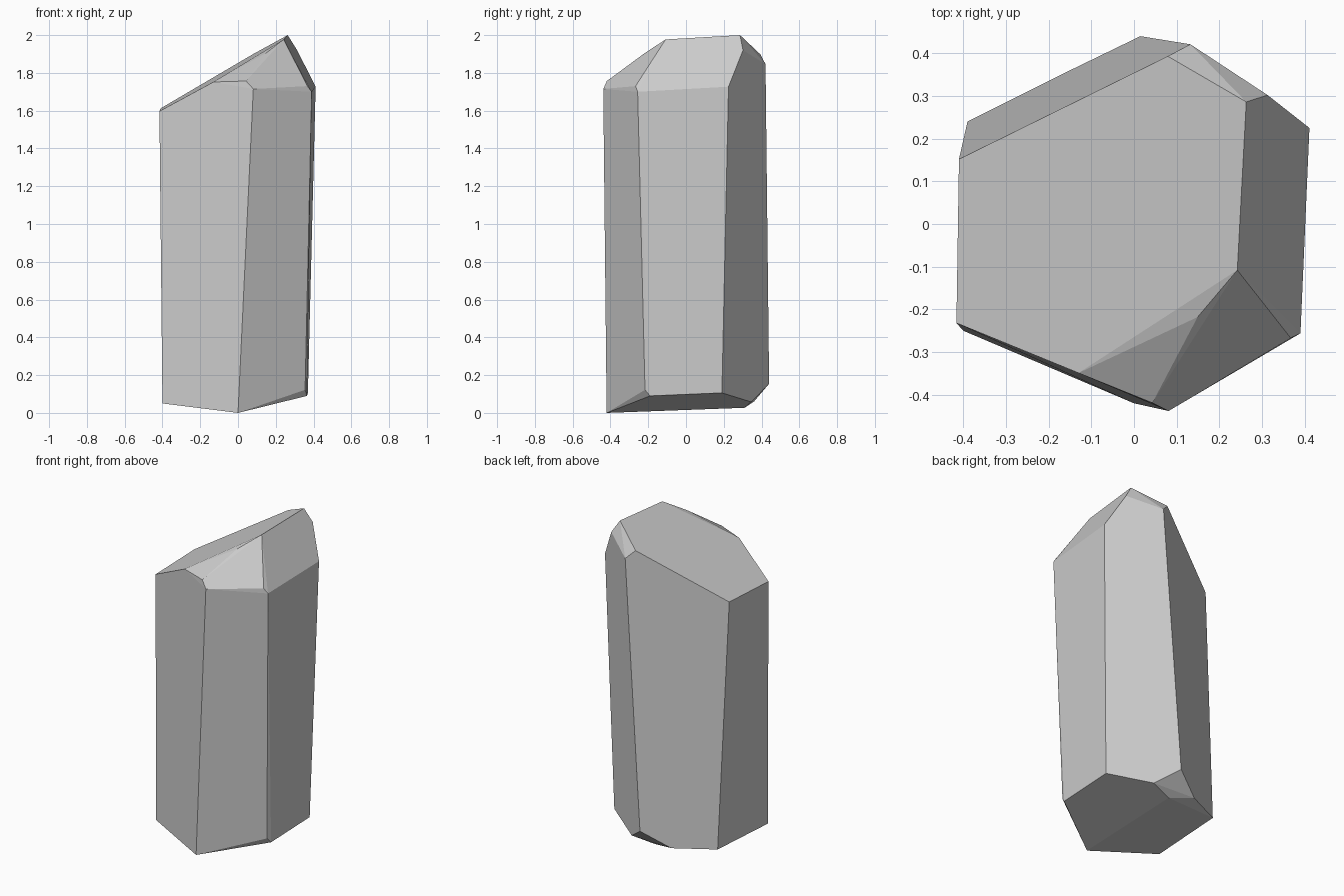
import bpy
import bmesh
import math

# Remove the default cube
cube = bpy.data.objects.get("Cube")
if cube:
    bpy.data.objects.remove(cube, do_unlink=True)


def make_material(name, value):
    mat = bpy.data.materials.new(name)
    mat.use_nodes = True
    color = (value, value, value, 1.0)
    mat.diffuse_color = color
    mat.node_tree.nodes["Principled BSDF"].inputs["Base Color"].default_value = color
    return mat


def build_faceted_solid(name, rings, material):
    """Wrap the corner rings in a convex skin with flat facets."""
    bm = bmesh.new()
    for ring in rings:
        for corner in ring:
            bm.verts.new(corner)
    hull = bmesh.ops.convex_hull(bm, input=bm.verts[:], use_existing_faces=False)
    loose = {v for v in hull["geom_interior"] + hull["geom_unused"]
             if isinstance(v, bmesh.types.BMVert)}
    bmesh.ops.delete(bm, geom=list(loose), context='VERTS')
    # Merge nearly coplanar triangles into whole facets
    bmesh.ops.dissolve_limit(bm, angle_limit=math.radians(2.5),
                             verts=bm.verts[:], edges=bm.edges[:])
    bmesh.ops.recalc_face_normals(bm, faces=bm.faces[:])
    mesh = bpy.data.meshes.new(name)
    bm.to_mesh(mesh)
    bm.free()
    mesh.materials.append(material)
    obj = bpy.data.objects.new(name, mesh)
    bpy.context.collection.objects.link(obj)
    return obj


# Base: slanted underside with a chipped back corner
base_ring = [
    (0, -.42, 0), (-.4, -.25, .05), (-.39, .24, .07), (-.15, .36, .06),
    (0, .31, .027), (.14, .345, .058), (.015, .44, .154),
    (.37, .19, .106), (.365, -.19, .09), (.355, -.217, .122),
]

# Shoulder: where the long sides end
shoulder_ring = [
    (-.416, -.232, 1.597), (-.41, .152, 1.612), (.132, .421, 1.846),
    (.411, .225, 1.727), (.39, -.256, 1.7), (.367, -.267, 1.73),
    (.081, -.438, 1.715), (.043, -.419, 1.757), (-.13, -.349, 1.752),
]

# Tip: slanted top facet
tip_ring = [
    (.079, .393, 1.899), (.263, .286, 2), (.313, .302, 1.92),
    (.242, -.108, 1.977), (.149, -.218, 1.905),
]

stone_grey = make_material("stone_grey", .6)
build_faceted_solid("crystal_shard", [base_ring, shoulder_ring, tip_ring], stone_grey)
